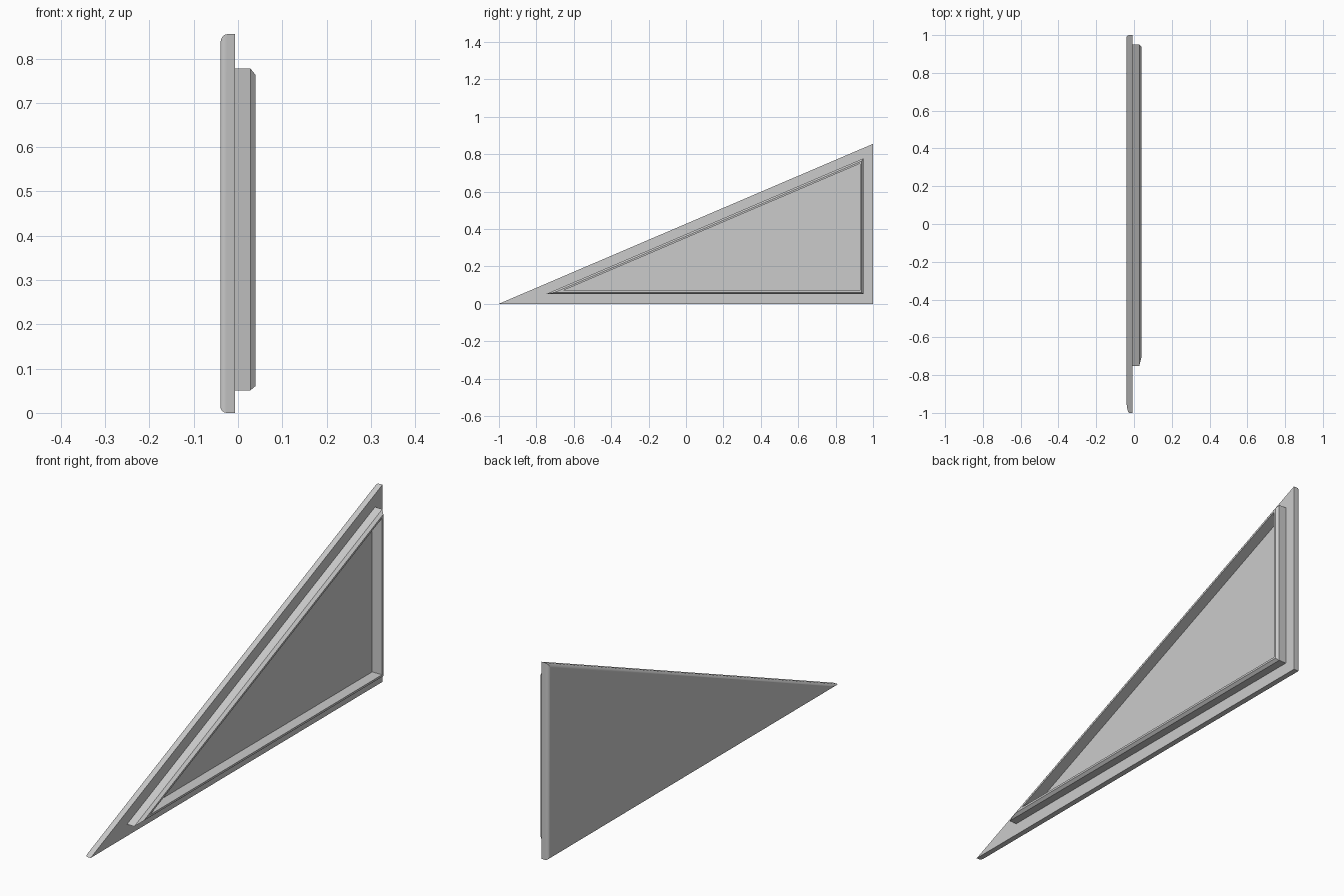
import bpy
import bmesh
import math

cube = bpy.data.objects.get("Cube")
if cube:
    bpy.data.objects.remove(cube, do_unlink=True)

HEIGHT = 0.855
SLOPE = HEIGHT / 2
BACK, SEAT, TOP = -0.04, -0.007, 0.04

grey = bpy.data.materials.new("plain_grey")
grey.use_nodes = True
colour = (0.6, 0.6, 0.6, 1)
grey.diffuse_color = colour
grey.node_tree.nodes["Principled BSDF"].inputs["Base Color"].default_value = colour


def triangle(x, inset):
    """Corners of the right triangle, each side moved in by inset."""
    drop = inset * math.hypot(1, SLOPE)
    tip_y = (inset + drop) / SLOPE - 1
    end_y = 1 - inset
    return [(x, tip_y, inset), (x, end_y, inset),
            (x, end_y, SLOPE * (end_y + 1) - drop)]


def loft(name, sections, ring=False):
    """Join triangular sections (x, inset); a ring closes on itself, else cap the ends."""
    bm = bmesh.new()
    loops = [[bm.verts.new(p) for p in triangle(*s)] for s in sections]
    pairs = list(zip(loops, loops[1:]))
    if ring:
        pairs.append((loops[-1], loops[0]))
    else:
        bm.faces.new(loops[0])
        bm.faces.new(loops[-1])
    for a, b in pairs:
        for i in range(3):
            j = (i + 1) % 3
            bm.faces.new((a[i], a[j], b[j], b[i]))
    bmesh.ops.recalc_face_normals(bm, faces=bm.faces)
    mesh = bpy.data.meshes.new(name)
    bm.to_mesh(mesh)
    bm.free()
    mesh.materials.append(grey)
    obj = bpy.data.objects.new(name, mesh)
    bpy.context.collection.objects.link(obj)
    return obj


# Base plate with a rounded edge around its outer face
radius, steps = 0.015, 6
rounded = []
for k in range(steps + 1):
    a = math.pi / 2 * k / steps
    rounded.append((BACK + radius * (1 - math.sin(a)), radius * (1 - math.cos(a))))
plate = loft("base_plate", [(SEAT, 0)] + rounded)

# Raised rim with a chamfered outer edge
loft("raised_rim", [(SEAT, 0.051), (0.028, 0.051), (TOP, 0.061),
                    (TOP, 0.07), (SEAT, 0.07)], ring=True)

# Smooth only the rounded edge
bpy.ops.object.select_all(action='DESELECT')
plate.select_set(True)
bpy.context.view_layer.objects.active = plate
bpy.ops.object.shade_smooth_by_angle(angle=math.radians(30))
